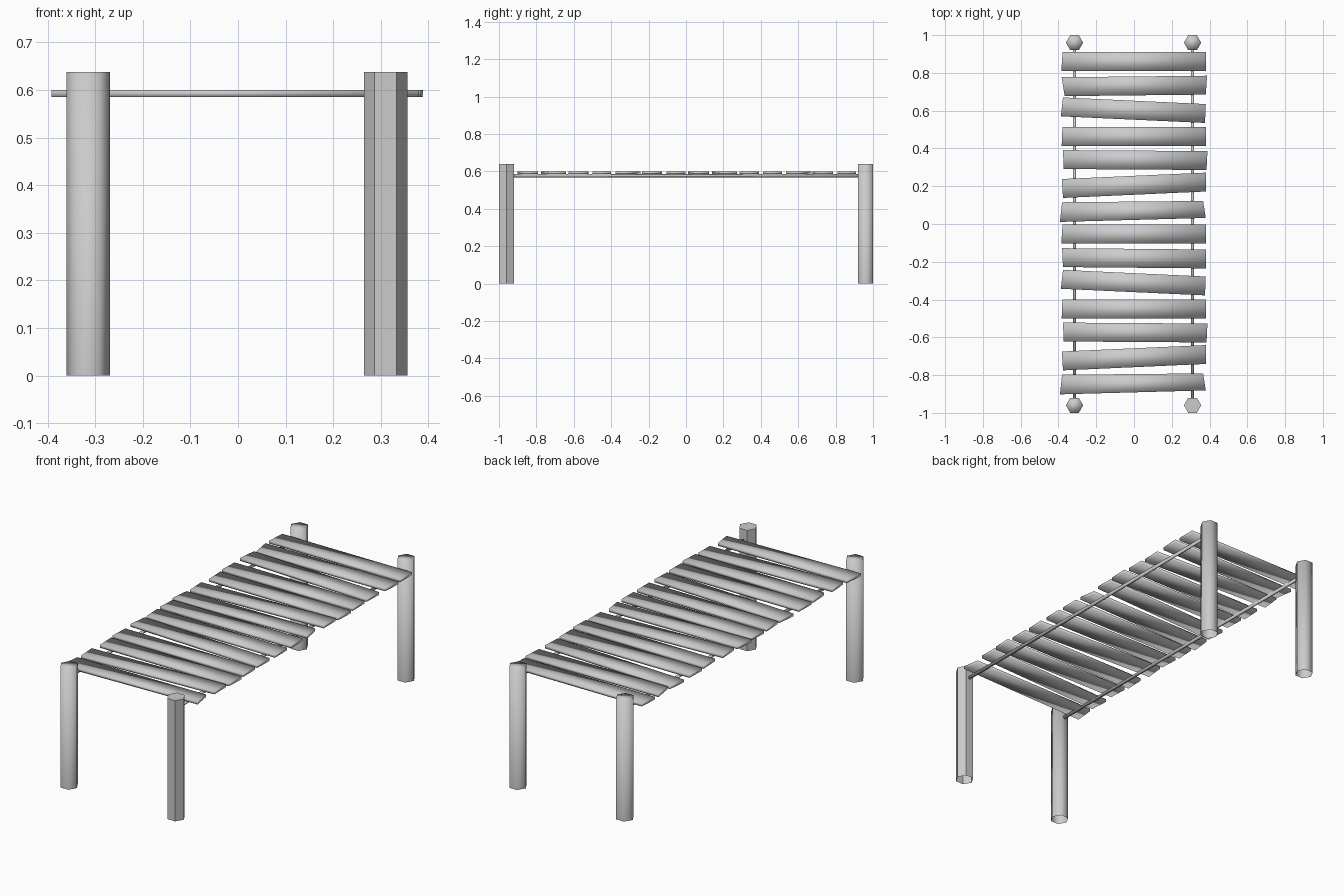
import bpy, math
from mathutils import Matrix

if "Cube" in bpy.data.objects:
    bpy.data.objects.remove(bpy.data.objects["Cube"])

POST_X = (-0.315, 0.31)
POST_H = 0.638


def new_object(name, verts, faces, smooth=True):
    mesh = bpy.data.meshes.new(name)
    mesh.from_pydata(verts, [], faces)
    for p in mesh.polygons:
        p.use_smooth = smooth
    obj = bpy.data.objects.new(name, mesh)
    bpy.context.collection.objects.link(obj)
    return obj


def ring(n, r):
    return [(r * math.cos(2 * math.pi * i / n), r * math.sin(2 * math.pi * i / n)) for i in range(n)]


# Hexagonal posts, capped on top and open on the ground
def post(name, x, y, smooth):
    pts = ring(6, 0.0457)
    verts = [(x + a, y + b, z) for z in (0, POST_H) for a, b in pts]
    faces = [(i, (i + 1) % 6, (i + 1) % 6 + 6, i + 6) for i in range(6)]
    faces.append(tuple(range(6, 12)))
    new_object(name, verts, faces, smooth)


for end, y in (("front", -0.96), ("back", 0.96)):
    for side, x in zip(("left", "right"), POST_X):
        post(f"{end}_{side}_post", x, y, (end, side) != ("front", "right"))

# Thin support ropes under the planks
for side, x in zip(("left", "right"), POST_X):
    bpy.ops.mesh.primitive_cylinder_add(vertices=6, radius=0.009, depth=1.86,
                                        location=(x, 0, 0.577),
                                        rotation=(math.pi / 2, 0, 0))
    rope = bpy.context.object
    rope.name = f"{side}_rope"
    bpy.ops.object.shade_smooth()


# Crooked planks: y of left and right ends, x of left back/front and right back/front corners
def plank(name, yl, yr, lb, lf, rb, rf, wl=0.1, wr=0.1):
    outline = [(lf, yl - wl / 2), (rf, yr - wr / 2), (rb, yr + wr / 2), (lb, yl + wl / 2)]
    verts = [(x, y, z) for z in (0.585, 0.6) for x, y in outline]
    faces = [(3, 2, 1, 0), (4, 5, 6, 7)]
    faces += [(i, (i + 1) % 4, (i + 1) % 4 + 4, i + 4) for i in range(4)]
    new_object(name, verts, faces)


PATTERN = [
    (0.86, 0.86, -0.378, -0.385, 0.38, 0.38),
    (0.727, 0.735, -0.383, -0.367, 0.387, 0.38),
    (0.62, 0.585, -0.376, -0.387, 0.38, 0.376),
    (0.463, 0.463, -0.379, -0.383, 0.38, 0.38),
    (0.341, 0.336, -0.376, -0.372, 0.389, 0.384),
    (0.188, 0.222, -0.382, -0.376, 0.38, 0.38),
    (0.063, 0.077, -0.381, -0.392, 0.366, 0.38, 0.104, 0.09),
]

# The set of seven planks is laid twice; one plank of the front set is turned the other way
for n, shift in enumerate((0, -0.913)):
    for i, (yl, yr, *rest) in enumerate(PATTERN):
        if n == 1 and i == 1:
            yl, yr, rest = 0.735, 0.728, (-0.381, -0.376, 0.38, 0.38)
        plank(f"plank_{n * 7 + i + 1:02d}", yl + shift, yr + shift, *rest)
